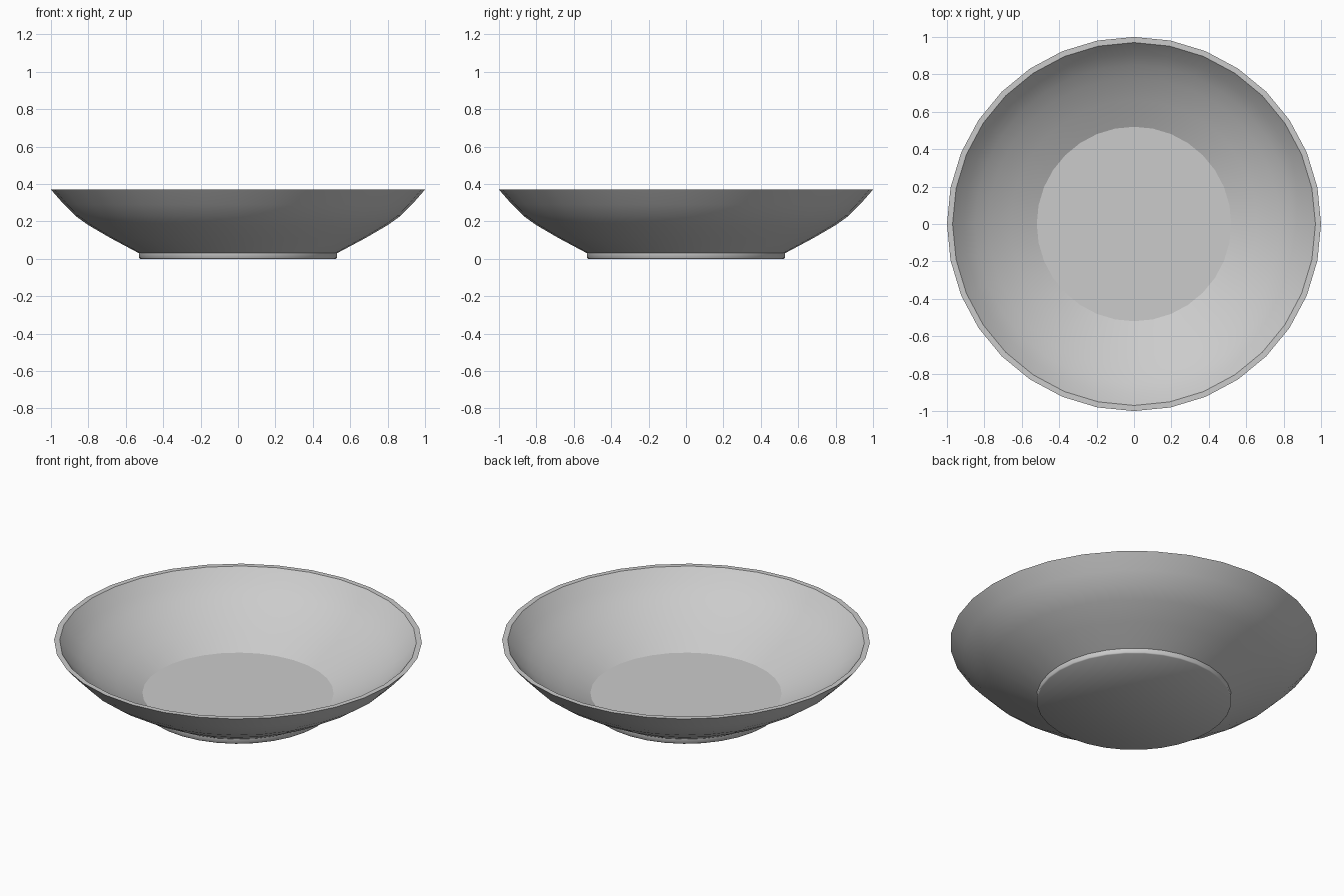
import bpy, bmesh, math

SIDES = 32

cube = bpy.data.objects.get("Cube")
if cube:
    bpy.data.objects.remove(cube, do_unlink=True)

# Plain glazed grey
glaze = bpy.data.materials.new("light_grey")
glaze.use_nodes = True
colour = (0.6, 0.6, 0.6, 1)
glaze.diffuse_color = colour
glaze.node_tree.nodes["Principled BSDF"].inputs["Base Color"].default_value = colour


def lathe(name, profile, angle):
    """Spin a profile of (radius, height) points around z."""
    bm = bmesh.new()
    verts = [bm.verts.new((r, 0, z)) for r, z in profile]
    edges = [bm.edges.new(pair) for pair in zip(verts, verts[1:])]
    bmesh.ops.spin(bm, geom=verts + edges, cent=(0, 0, 0), axis=(0, 0, 1),
                   angle=math.tau, steps=SIDES, use_duplicate=False)
    bmesh.ops.remove_doubles(bm, verts=bm.verts, dist=0.0005)
    bmesh.ops.recalc_face_normals(bm, faces=bm.faces)
    mesh = bpy.data.meshes.new(name)
    bm.to_mesh(mesh)
    bm.free()
    obj = bpy.data.objects.new(name, mesh)
    bpy.context.collection.objects.link(obj)
    mesh.materials.append(glaze)
    bpy.ops.object.select_all(action="DESELECT")
    obj.select_set(True)
    bpy.context.view_layer.objects.active = obj
    bpy.ops.object.shade_smooth_by_angle(angle=math.radians(angle))
    return obj


# Bowl: outer wall up to the flat rim, then the inner wall down to the floor
outer = [(0, 0.03), (0.53, 0.03), (0.68, 0.11), (0.8, 0.18),
         (0.87, 0.23), (0.93, 0.29), (1, 0.37)]
inner = [(0.97, 0.37), (0.91, 0.3), (0.85, 0.25), (0.78, 0.2),
         (0.66, 0.13), (0.52, 0.06), (0, 0.06)]
lathe("bowl", outer + inner, 24)

# Low foot under the bowl
lathe("foot", [(0, 0), (0.525, 0), (0.53, 0.005), (0.53, 0.032), (0, 0.032)], 50)
